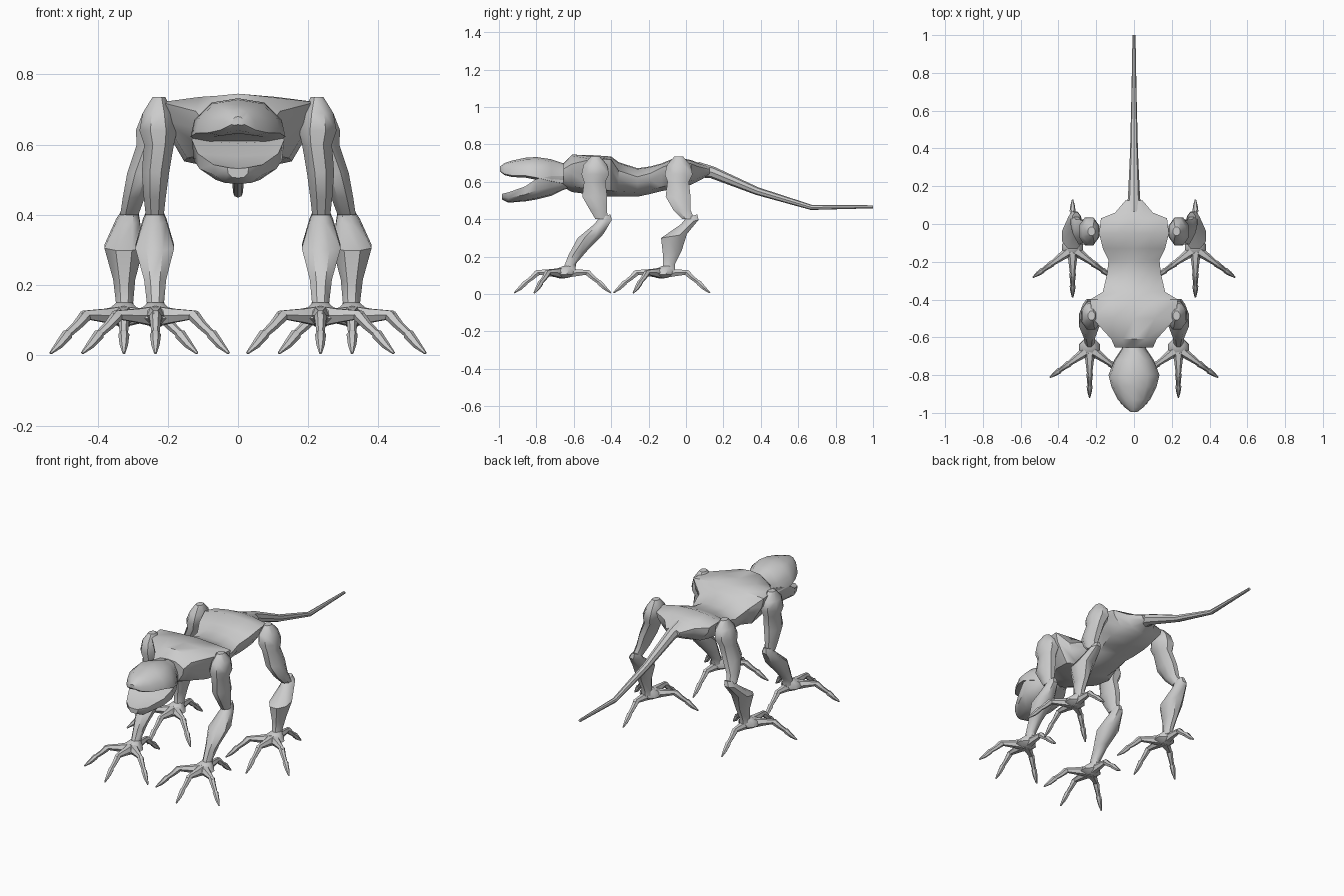
import bpy, bmesh, math
from mathutils import Vector

if "Cube" in bpy.data.objects:
    bpy.data.objects.remove(bpy.data.objects["Cube"])


def loft(name, strips, mirror=False):
    """Skin each list of equal-length rings into a closed tube, all in one object."""
    bm = bmesh.new()
    for rings in strips:
        vs = [[bm.verts.new(p) for p in r] for r in rings]
        n = len(vs[0])
        for a, b in zip(vs, vs[1:]):
            for i in range(n):
                j = (i + 1) % n
                bm.faces.new((a[i], a[j], b[j], b[i]))
        bm.faces.new(vs[0])
        bm.faces.new(vs[-1])
    bmesh.ops.recalc_face_normals(bm, faces=bm.faces)
    me = bpy.data.meshes.new(name)
    bm.to_mesh(me)
    bm.free()
    me.shade_smooth()
    me.set_sharp_from_angle(angle=math.radians(42))
    ob = bpy.data.objects.new(name, me)
    bpy.context.collection.objects.link(ob)
    if mirror:
        ob.modifiers.new("mirror", 'MIRROR')
    return ob


def section(y, w, top, bot, shape):
    """Symmetric cross-section; shape = half outline from top centre to bottom centre."""
    pts = [(x * w, y, bot + t * (top - bot)) for x, t in shape]
    return pts + [(-x, yy, z) for x, yy, z in reversed(pts[1:-1])]


def oval(z, x, y, rx, ry, n=8, tilt=0.0):
    """Ring around a vertical limb; tilt lifts its rear edge."""
    ring = []
    for i in range(n):
        a = 2 * math.pi * (i + .5) / n
        ring.append((x + rx * math.cos(a), y + ry * math.sin(a), z + tilt * math.sin(a)))
    return ring


def tube(path, n=6):
    """Rings square to a path of (x, y, z, radius)."""
    pts = [Vector(p[:3]) for p in path]
    rings = []
    for i, p in enumerate(pts):
        d = (pts[min(i + 1, len(pts) - 1)] - pts[max(i - 1, 0)]).normalized()
        s = d.cross(Vector((0, 0, 1))).normalized()
        u = s.cross(d)
        rings.append([p + path[i][3] * (s * math.cos(2 * math.pi * k / n) + u * math.sin(2 * math.pi * k / n))
                      for k in range(n)])
    return rings


# Torso: flared shoulder and hip plates with a narrow waist
def torso_shape(tip):
    return [(0, 1), (.5, .97), (1, tip), (.95, tip - .25), (.66, .15), (0, 0)]


torso = [(-.655, .10, .70, .57, .75), (-.61, .12, .745, .545, .75), (-.50, .22, .742, .53, .9),
         (-.40, .232, .735, .52, .93), (-.36, .165, .705, .52, .75), (-.26, .142, .672, .52, .7),
         (-.19, .135, .682, .535, .75), (-.13, .165, .698, .55, .85), (-.05, .185, .732, .565, .85),
         (.03, .175, .715, .585, .85), (.06, .10, .703, .60, .8), (.125, .045, .68, .635, .7)]
loft("torso", [[section(y, w, t, b, torso_shape(s)) for y, w, t, b, s in torso]])

# Head: skull with upper jaw, and an open lower jaw
upper_shape = [(0, 1), (.55, .9), (.92, .5), (1, .1), (.6, .0), (0, .08)]
lower_shape = [(0, .9), (.7, .95), (1, 1), (.95, .45), (.55, .06), (0, 0)]
upper = [(-.61, .06, .69, .58), (-.66, .065, .70, .58), (-.72, .105, .72, .59), (-.80, .135, .732, .61),
         (-.86, .12, .728, .622), (-.93, .085, .713, .625), (-.97, .05, .70, .635), (-.995, .018, .68, .655)]
lower = [(-.61, .055, .63, .57), (-.66, .065, .63, .555), (-.72, .105, .63, .525), (-.80, .132, .615, .505),
         (-.86, .115, .575, .495), (-.95, .07, .543, .488), (-.985, .03, .535, .505)]
loft("head_and_upper_jaw", [[section(*s, upper_shape) for s in upper]])
loft("lower_jaw", [[section(*s, lower_shape) for s in lower]])

# Tail
loft("tail", [tube([(0, .06, .665, .042), (0, .14, .65, .032), (0, .38, .55, .021),
                    (0, .67, .463, .014), (0, 1, .466, .008)], 8)])

# Legs: (z, x, y, rx, ry, tilt)
front_thigh = [(.735, .225, -.485, .02, .025), (.69, .228, -.485, .047, .068), (.64, .227, -.485, .058, .08),
               (.60, .225, -.488, .046, .062), (.52, .235, -.488, .042, .072), (.45, .237, -.468, .034, .05),
               (.40, .237, -.452, .028, .035)]
front_shin = [(.415, .237, -.435, .022, .034), (.385, .237, -.443, .036, .05), (.31, .237, -.51, .06, .075),
              (.22, .236, -.578, .034, .054), (.15, .235, -.622, .026, .036), (.115, .235, -.632, .034, .045)]


def hind(rows):
    """Hind limb = front limb moved back, splayed outward toward the foot."""
    out = []
    for z, x, y, rx, ry in rows:
        k = min(1, max(0, (.68 - z) / .34))
        back = .446 + .085 * max(0, min(1, (.31 - z) / .13))
        out.append((z, x + .088 * k, y + back + (.018 if .37 < z < .42 else 0), rx, ry))
    return out


def limb(rows, tilt=0.0):
    return [oval(z, x, y, rx, ry, tilt=tilt) for z, x, y, rx, ry in rows]


def toe(cx, cy, ang):
    """Three tapering bones, each with a swollen knuckle, stepping down to a claw."""
    dx, dy = math.sin(ang), -math.cos(ang)
    bones = [[(0, .112, .034), (.06, .113, .023), (.14, .116, .013), (.15, .112, .008)],
             [(.118, .122, .008), (.135, .113, .018), (.165, .085, .014), (.205, .055, .011)],
             [(.187, .070, .006), (.198, .060, .016), (.228, .030, .012), (.258, .006, .004)]]
    return [tube([(cx + d * dx, cy + d * dy, z, r) for d, z, r in b]) for b in bones]


for side, thigh, shin, cx, cy in (
        ("front", front_thigh, front_shin, .235, -.66),
        ("hind", hind(front_thigh), hind(front_shin), .325, -.13)):
    loft(side + "_thighs", [limb(thigh)], True)
    loft(side + "_shins", [limb(shin, .012)], True)
    palm = [oval(z, cx, y, rx, ry) for z, y, rx, ry in
            ((.15, cy + .03, .024, .03), (.128, cy + .01, .05, .055),
             (.105, cy, .06, .06), (.085, cy, .025, .03))]
    toes = [t for a in (-54, 0, 54, 180) for t in toe(cx, cy, math.radians(a))]
    loft(side + "_palms", [palm], True)
    loft(side + "_toes", toes, True)
